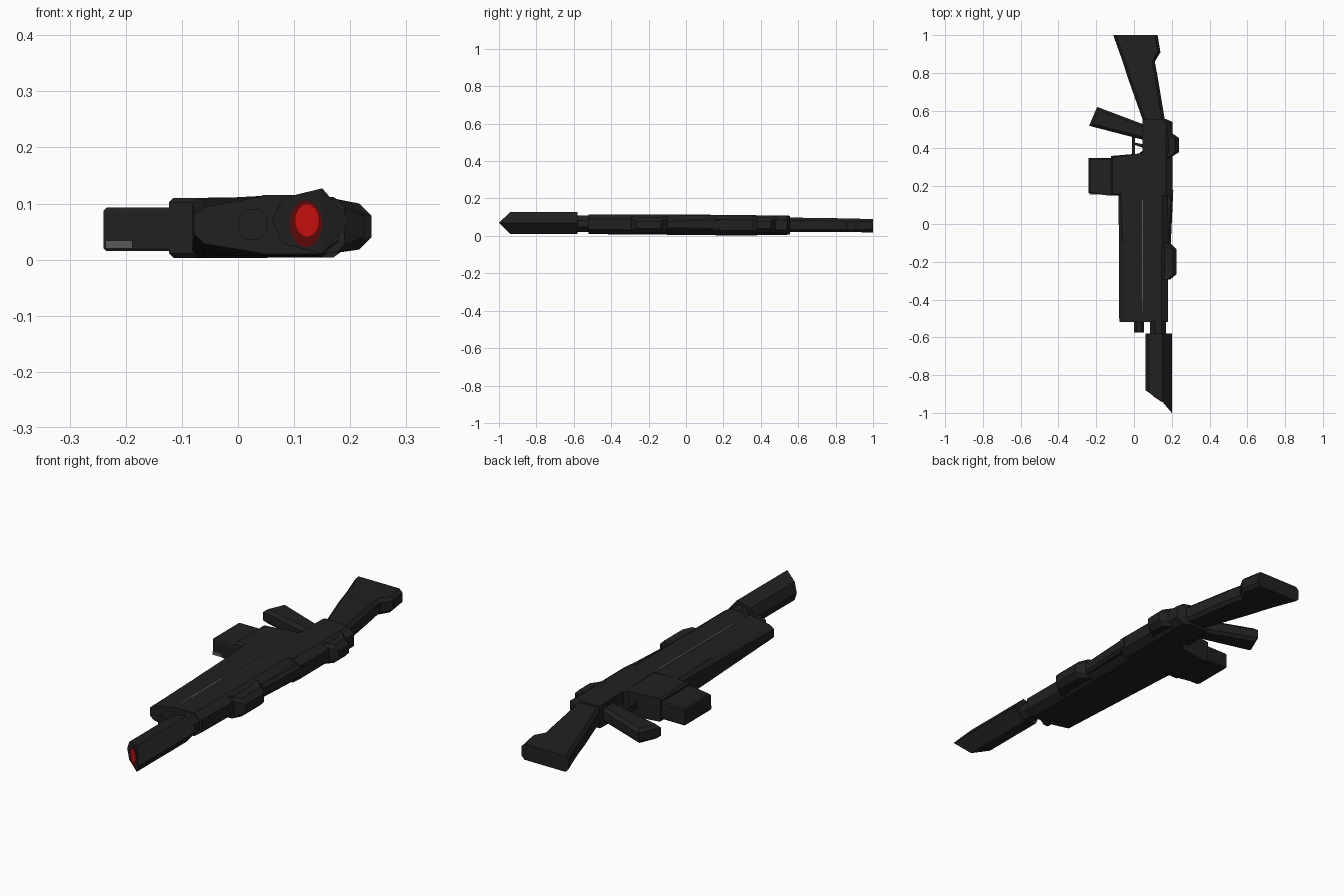
import bpy, bmesh, math

if "Cube" in bpy.data.objects:
    bpy.data.objects.remove(bpy.data.objects["Cube"])


def material(name, rgb):
    m = bpy.data.materials.new(name)
    m.diffuse_color = (*rgb, 1)
    m.use_nodes = True
    m.node_tree.nodes["Principled BSDF"].inputs["Base Color"].default_value = m.diffuse_color
    return m


BLACK = material("matte black", (0.015, 0.015, 0.015))
GREY = material("worn grey", (0.10, 0.10, 0.10))
RED = material("bright red", (0.60, 0.005, 0.005))
DARK_RED = material("dark red", (0.12, 0.003, 0.003))


def finish(name, bm, mat):
    bmesh.ops.recalc_face_normals(bm, faces=bm.faces)
    me = bpy.data.meshes.new(name)
    bm.to_mesh(me)
    bm.free()
    me.materials.append(mat)
    ob = bpy.data.objects.new(name, me)
    bpy.context.collection.objects.link(ob)
    return ob


def box(x0, x1, z0, z1, c):
    """Chamfered rectangle in the x-z plane."""
    return [(x0 + c, z0), (x1 - c, z0), (x1, z0 + c), (x1, z1 - c),
            (x1 - c, z1), (x0 + c, z1), (x0, z1 - c), (x0, z0 + c)]


def loft(name, sections, mat=BLACK):
    """Join (y, outline) sections; y may be a function of x for a slanted end."""
    bm = bmesh.new()
    rings = [[bm.verts.new((x, y(x) if callable(y) else y, z)) for x, z in pts]
             for y, pts in sections]
    n = len(rings[0])
    for a, b in zip(rings, rings[1:]):
        for i in range(n):
            j = (i + 1) % n
            bm.faces.new((a[i], a[j], b[j], b[i]))
    bm.faces.new(rings[0])
    bm.faces.new(rings[-1])
    return finish(name, bm, mat)


def prism(name, outline, z0, z1, bevel=0, mat=BLACK):
    """Top-view outline raised from z0 to z1."""
    bm = bmesh.new()
    lo, hi = ([bm.verts.new((x, y, z)) for x, y in outline] for z in (z0, z1))
    n = len(lo)
    bm.faces.new(lo)
    bm.faces.new(hi)
    for i in range(n):
        j = (i + 1) % n
        bm.faces.new((lo[i], lo[j], hi[j], hi[i]))
    if bevel:
        edges = [e for e in bm.edges if abs(e.verts[0].co.z - e.verts[1].co.z) < 1e-6]
        bmesh.ops.bevel(bm, geom=edges, offset=bevel, segments=1, affect='EDGES')
    return finish(name, bm, mat)


def rect(x0, x1, y0, y1):
    return [(x0, y0), (x1, y0), (x1, y1), (x0, y1)]


# Shoulder stock
loft("stock", [(0.54, box(0.05, 0.165, 0.02, 0.098, 0.015)),
               (0.78, box(-0.035, 0.125, 0.02, 0.095, 0.015)),
               (0.86, box(-0.06, 0.11, 0.02, 0.093, 0.015)),
               (0.91, box(-0.078, 0.14, 0.02, 0.092, 0.015)),
               (1.0, box(-0.11, 0.125, 0.018, 0.09, 0.015))])

# Receiver and upper body, with a sloped upper edge
def upper(x1, z0, z1):
    return [(0.045, z0), (x1 - 0.035, z0), (x1, z0 + 0.025),
            (x1, z1 - 0.025), (x1 - 0.035, z1), (0.045, z1)]


loft("receiver", [(0.15, upper(0.205, 0.004, 0.112)),
                  (0.54, upper(0.205, 0.006, 0.109)),
                  (0.555, upper(0.17, 0.008, 0.107))])
loft("upper_body", [(-0.52, upper(0.18, 0.01, 0.115)),
                    (-0.28, upper(0.18, 0.007, 0.114)),
                    (0.16, upper(0.185, 0.005, 0.112))])

# Handguard, wedge-shaped towards the front
loft("handguard", [(-0.52, [(-0.078, 0.045), (-0.06, 0.028), (0.05, 0.01),
                            (0.05, 0.114), (-0.06, 0.094), (-0.078, 0.08)]),
                   (-0.10, [(-0.08, 0.025), (-0.06, 0.008), (0.05, 0.006),
                            (0.05, 0.112), (-0.06, 0.108), (-0.08, 0.09)]),
                   (0.16, [(-0.082, 0.015), (-0.07, 0.004), (0.05, 0.004),
                           (0.05, 0.112), (-0.07, 0.110), (-0.082, 0.098)])])
prism("handguard_seam", rect(0.042, 0.048, -0.47, 0.13), 0.108, 0.1145, mat=GREY)

# Upper rail and the two sight housings
loft("upper_rail", [(-0.10, box(0.15, 0.195, 0.03, 0.09, 0.012)),
                    (0.18, box(0.15, 0.208, 0.028, 0.092, 0.012))])
for name, x, ya, yb in (("front_sight_housing", 0.226, -0.295, -0.10),
                        ("rear_sight_housing", 0.238, 0.35, 0.49)):
    base = box(0.12, 0.19, 0.012, 0.108, 0.015)
    top = box(0.12, x, 0.018, 0.1, 0.022)
    loft(name, [(ya, base), (ya + 0.03, top), (yb - 0.035, top), (yb, base)])

# Magazine well and magazine
prism("magazine_well", [(-0.123, 0.15), (0.06, 0.15), (0.06, 0.40),
                        (0.03, 0.365), (-0.123, 0.36)], 0.003, 0.11, 0.008)
prism("magazine", [(-0.24, 0.165), (-0.13, 0.15), (-0.10, 0.15), (-0.10, 0.35),
                   (-0.24, 0.35)], 0.015, 0.093, 0.006)
prism("magazine_plate", rect(-0.236, -0.188, 0.155, 0.163), 0.02, 0.034, mat=GREY)

# Pistol grip and trigger
prism("pistol_grip", [(-0.238, 0.52), (0.07, 0.44), (0.07, 0.52), (-0.195, 0.62)],
      0.022, 0.088, 0.014)
prism("trigger_guard", rect(-0.01, 0.004, 0.355, 0.47), 0.042, 0.07)
prism("trigger", [(0.0, 0.42), (0.06, 0.40), (0.06, 0.42), (0.0, 0.432)], 0.05, 0.062)

# Barrel and lower lug
loft("barrel", [(-0.60, box(0.085, 0.17, 0.022, 0.108, 0.025)),
                (-0.50, box(0.085, 0.17, 0.022, 0.108, 0.025))])
loft("lower_lug", [(-0.575, box(0.0, 0.052, 0.035, 0.09, 0.014)),
                   (-0.50, box(0.0, 0.052, 0.035, 0.09, 0.014))])

# Muzzle shroud with a slanted front
def slant(x):
    return -0.88 - (x - 0.06) * 0.67 if x < 0.15 else -0.94 - (x - 0.15) * 1.2


shroud = [(0.20, 0.07), (0.15, 0.127), (0.08, 0.11),
          (0.06, 0.07), (0.08, 0.028), (0.15, 0.01)]
bm = bmesh.new()
front = [bm.verts.new((x, slant(x), z)) for x, z in shroud]
back = [bm.verts.new((x, -0.58, z)) for x, z in shroud]
for i in range(6):
    j = (i + 1) % 6
    bm.faces.new((front[i], front[j], back[j], back[i]))
bm.faces.new((front[0], front[1], front[5]))
bm.faces.new(front[1:])
bm.faces.new(back)
finish("muzzle_shroud", bm, BLACK)

# Glowing bore on the slanted front
def bore(name, cx, cz, rx, rz, lift, mat):
    pts = [(cx + rx * math.cos(k * math.tau / 16), cz + rz * math.sin(k * math.tau / 16))
           for k in range(16)]
    loft(name, [(lambda x: slant(x) - lift, pts), (lambda x: slant(x) + 0.003, pts)], mat)


bore("bore_rim", 0.121, 0.064, 0.029, 0.042, 0.002, DARK_RED)
bore("bore_glow", 0.123, 0.07, 0.021, 0.029, 0.004, RED)
